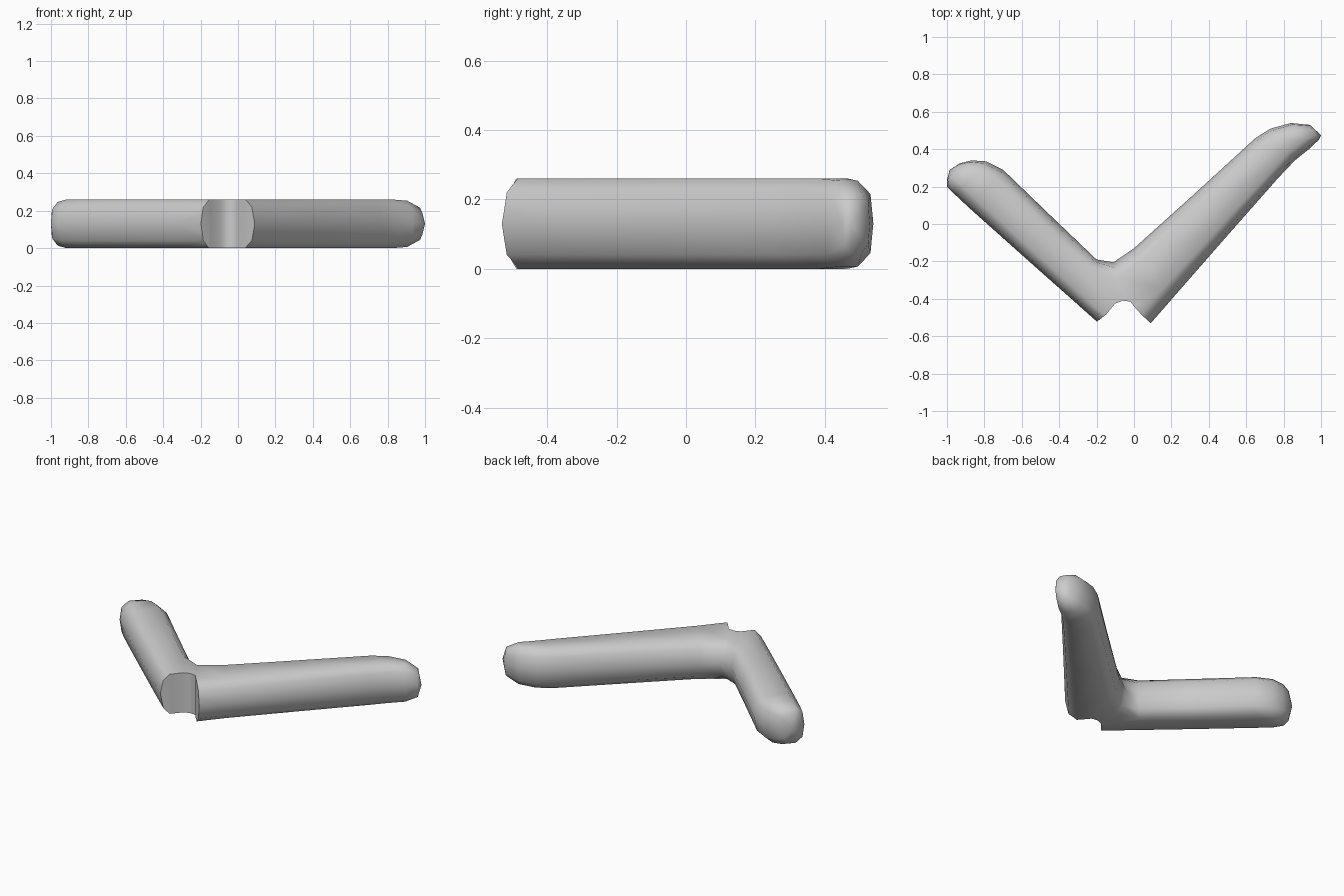
import bpy, bmesh, math

if "Cube" in bpy.data.objects:
    bpy.data.objects.remove(bpy.data.objects["Cube"])

H = 0.13  # half height

# Rings along the V: inner plan point, outer plan point, height factor, top inset fraction
RINGS = [
    ((-0.93, 0.325), (-1.0, 0.235), 0.68, 0.28),
    ((-0.87, 0.34), (-1.0, 0.20), 0.90, 0.28),
    ((-0.79, 0.335), (-0.96, 0.16), 1, 0.25),
    ((-0.70, 0.29), (-0.88, 0.085), 1, 0.22),
    ((-0.42, 0.02), (-0.60, -0.165), 1, 0.22),
    ((-0.20, -0.19), (-0.35, -0.387), 1, 0.22),
    ((-0.11, -0.205), (-0.032, -0.67), 1, 0.18),
    ((0.0, -0.13), (0.20, -0.404), 1, 0.22),
    ((0.30, 0.14), (0.48, -0.084), 1, 0.22),
    ((0.65, 0.46), (0.77, 0.245), 1, 0.22),
    ((0.73, 0.51), (0.86, 0.34), 1, 0.26),
    ((0.84, 0.54), (0.935, 0.40), 0.95, 0.32),
    ((0.94, 0.53), (0.988, 0.45), 0.66, 0.30),
]
TIPS = ((-0.985, 0.29), (1.0, 0.475))


def make_object(name, bm):
    bmesh.ops.recalc_face_normals(bm, faces=bm.faces)
    mesh = bpy.data.meshes.new(name)
    bm.to_mesh(mesh)
    bm.free()
    obj = bpy.data.objects.new(name, mesh)
    bpy.context.collection.objects.link(obj)
    return obj


# Bent rounded bar
bm = bmesh.new()
loops = []
for a, b, s, f in RINGS:
    profile = [(0, 0), (0.06, 0.69), (f, 1), (1 - f, 1), (0.94, 0.69),
               (1, 0), (0.94, -0.69), (1 - f, -1), (f, -1), (0.06, -0.69)]
    loops.append([bm.verts.new((a[0] + (b[0] - a[0]) * t,
                                a[1] + (b[1] - a[1]) * t,
                                H + H * s * z)) for t, z in profile])
for p, q in zip(loops, loops[1:]):
    for i in range(10):
        j = (i + 1) % 10
        bm.faces.new((p[i], p[j], q[j], q[i]))
for loop, tip in zip((loops[0], loops[-1]), TIPS):
    v = bm.verts.new((*tip, H))
    for i in range(10):
        bm.faces.new((loop[i], loop[(i + 1) % 10], v))
bar = make_object("bent_bar", bm)

# Notch cutter at the outer corner of the bend
notch = [(-0.30, -0.80), (-0.30, -0.58), (-0.20, -0.523), (-0.15, -0.485),
         (-0.10, -0.425), (-0.06, -0.41), (-0.02, -0.415), (0.0, -0.44),
         (0.04, -0.485), (0.09, -0.531), (0.16, -0.60), (0.16, -0.80)]
bm = bmesh.new()
face = bm.faces.new([bm.verts.new((x, y, -0.2)) for x, y in notch])
ext = bmesh.ops.extrude_face_region(bm, geom=[face])
bmesh.ops.translate(bm, vec=(0, 0, 0.8),
                    verts=[g for g in ext["geom"] if isinstance(g, bmesh.types.BMVert)])
cutter = make_object("notch_cutter", bm)
cutter.hide_render = True

cut = bar.modifiers.new("notch", "BOOLEAN")
cut.operation = "DIFFERENCE"
cut.solver = "EXACT"
cut.object = cutter
bpy.context.view_layer.objects.active = bar
bar.select_set(True)
bpy.ops.object.modifier_apply(modifier=cut.name)
bpy.data.objects.remove(cutter)

# Smooth body, crisp notch rim
bpy.ops.object.shade_smooth_by_angle(angle=math.radians(60))
